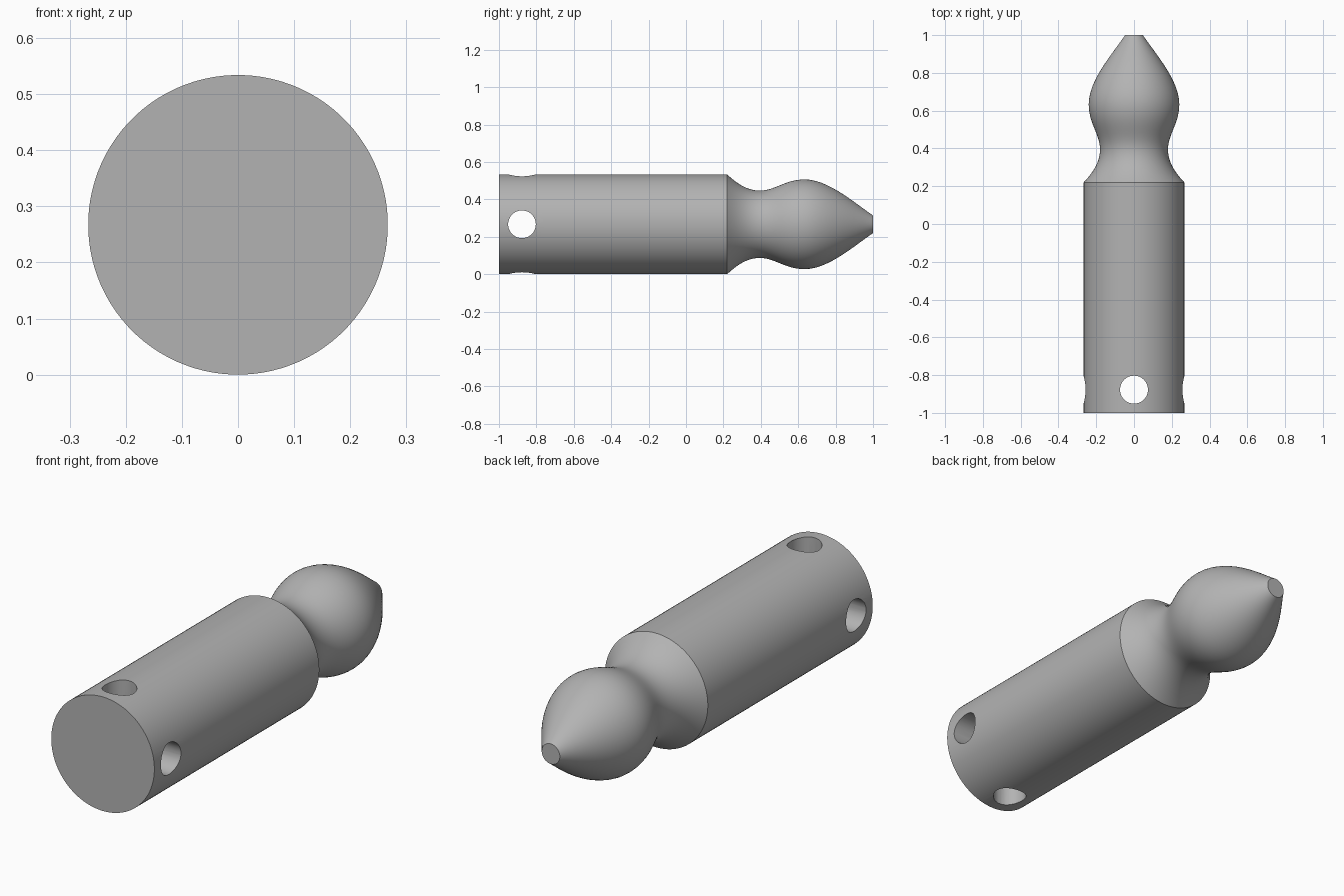
import bpy, bmesh, math
from mathutils import Vector, Matrix
from mathutils.geometry import interpolate_bezier

cube = bpy.data.objects.get("Cube")
if cube:
    bpy.data.objects.remove(cube, do_unlink=True)

RADIUS = 0.267
SIDES = 96

steel = bpy.data.materials.new("grey steel")
steel.use_nodes = True
GREY = (0.45, 0.45, 0.45, 1)
steel.diffuse_color = GREY
steel.node_tree.nodes["Principled BSDF"].inputs["Base Color"].default_value = GREY


def curve(*pts, steps=14):
    """Bezier profile piece as (y, radius) points, without its first point."""
    return [tuple(p)[:2] for p in interpolate_bezier(*[Vector(p) for p in pts], steps)][1:]


def add_object(name, bm):
    mesh = bpy.data.meshes.new(name)
    bm.to_mesh(mesh)
    bm.free()
    obj = bpy.data.objects.new(name, mesh)
    bpy.context.collection.objects.link(obj)
    mesh.materials.append(steel)
    return obj


# Profile: shank, shoulder, waist, rounded bulb, blunt tip
profile = [(-1, RADIUS), (-0.76, RADIUS), (0.22, RADIUS)]
profile += curve((0.22, RADIUS), (0.275, 0.215), (0.33, 0.18), (0.395, 0.18))
profile += curve((0.395, 0.18), (0.475, 0.18), (0.53, 0.24), (0.635, 0.24))
profile += curve((0.635, 0.24), (0.76, 0.24), (0.9, 0.115), (1, 0.047))

# Turned body around the y axis
bm = bmesh.new()
rings = []
for y, r in profile:
    angles = [2 * math.pi * (i + 0.5) / SIDES for i in range(SIDES)]
    rings.append([bm.verts.new((r * math.cos(a), y, RADIUS + r * math.sin(a))) for a in angles])
for a, b in zip(rings, rings[1:]):
    for i in range(SIDES):
        j = (i + 1) % SIDES
        bm.faces.new((a[i], a[j], b[j], b[i]))
bm.faces.new(rings[0])
bm.faces.new(rings[-1])
bmesh.ops.recalc_face_normals(bm, faces=bm.faces)
pin = add_object("guide_pin", bm)

# Two crossing bores near the flat end
for name, turn in (("vertical_bore", Matrix()), ("cross_bore", Matrix.Rotation(math.pi / 2, 4, "Y"))):
    bm = bmesh.new()
    bmesh.ops.create_cone(bm, cap_ends=True, segments=48, radius1=0.074, radius2=0.074, depth=1,
                          matrix=Matrix.Translation((0, -0.877, RADIUS)) @ turn)
    cutter = add_object(name, bm)
    cutter.hide_render = True
    mod = pin.modifiers.new(name, "BOOLEAN")
    mod.operation = "DIFFERENCE"
    mod.solver = "EXACT"
    mod.object = cutter

# Apply the bores, remove the cutters, smooth the round surfaces
bpy.context.view_layer.update()
cut = bpy.data.meshes.new_from_object(pin.evaluated_get(bpy.context.evaluated_depsgraph_get()))
cutters = [m.object for m in pin.modifiers]
pin.modifiers.clear()
pin.data = cut
for c in cutters:
    bpy.data.objects.remove(c, do_unlink=True)
bpy.ops.object.select_all(action="DESELECT")
pin.select_set(True)
bpy.context.view_layer.objects.active = pin
bpy.ops.object.shade_smooth_by_angle(angle=math.radians(25))
